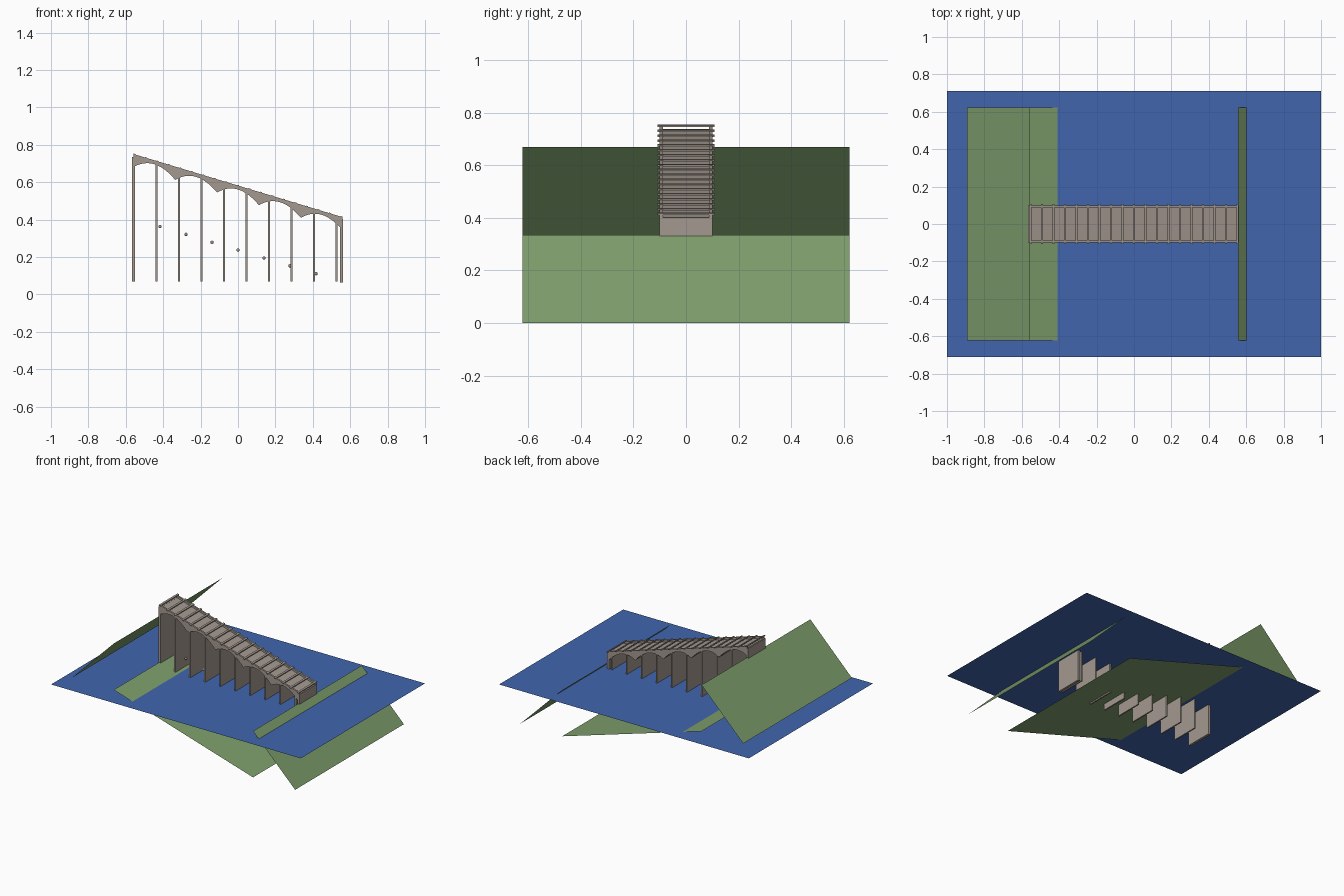
import bpy
import bmesh
from mathutils import Matrix

if "Cube" in bpy.data.objects:
    bpy.data.objects.remove(bpy.data.objects["Cube"], do_unlink=True)


def material(name, rgb):
    m = bpy.data.materials.new(name)
    m.use_nodes = True
    m.diffuse_color = (*rgb, 1)
    m.node_tree.nodes["Principled BSDF"].inputs["Base Color"].default_value = (*rgb, 1)
    return m


stone = material("stone", (0.37, 0.32, 0.28))
grass = material("grass", (0.21, 0.345, 0.15))
water_blue = material("water_blue", (0.053, 0.13, 0.42))


def finish(name, bm, mat):
    me = bpy.data.meshes.new(name)
    bm.to_mesh(me)
    bm.free()
    ob = bpy.data.objects.new(name, me)
    bpy.context.scene.collection.objects.link(ob)
    me.materials.append(mat)
    return ob


def sheet(name, start, end, half_width, mat):
    """Flat rectangle swept across y between two (x, z) points."""
    bm = bmesh.new()
    (xa, za), (xb, zb) = start, end
    w = half_width
    bm.faces.new([bm.verts.new(c) for c in
                  ((xa, -w, za), (xb, -w, zb), (xb, w, zb), (xa, w, za))])
    return finish(name, bm, mat)


def prism(name, profile, y0, y1, mat=stone):
    """Extrude an (x, z) outline from y0 to y1."""
    bm = bmesh.new()
    face = bm.faces.new([bm.verts.new((x, y0, z)) for x, z in profile])
    ext = bmesh.ops.extrude_face_region(bm, geom=[face])
    moved = [g for g in ext["geom"] if isinstance(g, bmesh.types.BMVert)]
    bmesh.ops.translate(bm, vec=(0, y1 - y0, 0), verts=moved)
    bmesh.ops.recalc_face_normals(bm, faces=bm.faces)
    return finish(name, bm, mat)


HALF = 0.56        # half length of the bridge
SLOPE = 0.302
WIDTH = 0.1        # half width of the bridge
ARCHES = 5
SPAN = 2 * HALF / ARCHES


def top(x):
    return 0.585 - SLOPE * x


def soffit(x):
    u = ((x + HALF) % SPAN) / SPAN * 2 - 1
    return top(x) - 0.024 - 0.05 * u * u


# Water and banks
sheet("water", (-1, 0.29), (1, 0.29), 0.71, water_blue)
sheet("upper_bank", (-0.893, 0.335), (-0.56, 0.67), 0.622, grass)
sheet("river_bed", (-0.56, 0.335), (0.556, 0), 0.622, grass)
sheet("lower_bank", (0.556, 0.335), (0.893, 0), 0.622, grass)

# Arched deck
steps = 12 * ARCHES
xs = [-HALF + 2 * HALF * i / steps for i in range(steps + 1)]
under = [(x, soffit(x)) for x in xs]
prism("arched_deck", under + [(HALF, top(HALF) - 0.017), (-HALF, top(-HALF) - 0.017)],
      -WIDTH, WIDTH)

# Side rails
for side, label in ((1, "left"), (-1, "right")):
    prism("rail_" + label,
          [(-HALF, top(-HALF) - 0.02), (HALF, top(HALF) - 0.02),
           (HALF, top(HALF) - 0.003), (-HALF, top(-HALF) - 0.003)],
          side * 0.088, side * WIDTH)

# Cross bars over the rails
bars = 18
for i in range(bars + 1):
    x = -HALF + 0.006 + (2 * HALF - 0.012) * i / bars
    a, b = x - 0.006, x + 0.006
    prism("cross_bar", [(a, top(a) - 0.006), (b, top(b) - 0.006), (b, top(b)), (a, top(a))],
          -0.108, 0.108)

# Thin piers
for i in range(1, 10):
    x = -0.557 + 0.1205 * i
    t = 0.005
    prism("pier", [(x - t, 0.07), (x + t, 0.07),
                   (x + t, soffit(x + t) + 0.005), (x - t, soffit(x - t) + 0.005)],
          -WIDTH, WIDTH)

# End walls
for name, a, b, low, high in (("upper_end_wall", -0.567, -0.55, 0.07, 0.735),
                              ("lower_end_wall", 0.545, 0.561, 0.065, 0.402)):
    prism(name, [(a, low), (b, low), (b, high), (a, high)], -WIDTH, WIDTH)

# Row of small balls above the river bed
for i in range(-3, 4):
    bm = bmesh.new()
    bmesh.ops.create_uvsphere(bm, u_segments=16, v_segments=8, radius=0.009,
                              matrix=Matrix.Translation((i * 0.139, 0, 0.237 - i * 0.042)))
    for f in bm.faces:
        f.smooth = True
    finish("small_ball", bm, stone)
